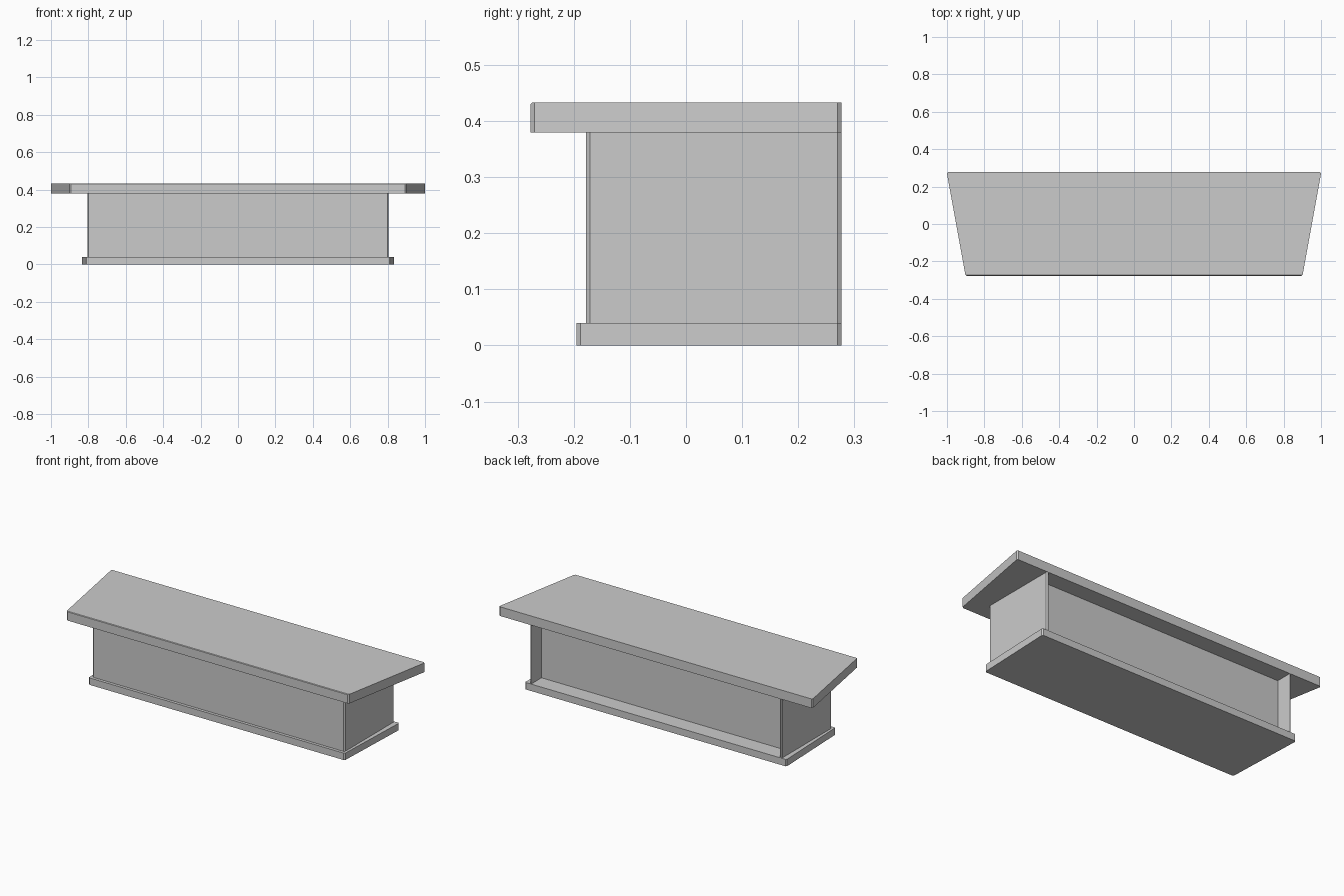
import bpy, bmesh

if "Cube" in bpy.data.objects:
    bpy.data.objects.remove(bpy.data.objects["Cube"])


def prism(name, half, z0, z1, front_bevel=0.0):
    """Mirror a right-hand half outline (front to back) and extrude it upward."""
    outline = half + [(-x, y) for x, y in reversed(half)]
    bm = bmesh.new()
    face = bm.faces.new([bm.verts.new((x, y, z0)) for x, y in outline])
    ext = bmesh.ops.extrude_face_region(bm, geom=[face], use_keep_orig=True)
    top = [g for g in ext["geom"] if isinstance(g, bmesh.types.BMVert)]
    bmesh.ops.translate(bm, verts=top, vec=(0, 0, z1 - z0))
    bmesh.ops.recalc_face_normals(bm, faces=bm.faces)
    if front_bevel:
        y_front = min(v.co.y for v in bm.verts)
        edges = [e for e in bm.edges
                 if all(v.co.z > z1 - 1e-5 and v.co.y < y_front + 1e-5 for v in e.verts)]
        bmesh.ops.bevel(bm, geom=edges, offset=front_bevel, segments=1, affect='EDGES')
    mesh = bpy.data.meshes.new(name)
    bm.to_mesh(mesh)
    bm.free()
    obj = bpy.data.objects.new(name, mesh)
    bpy.context.collection.objects.link(obj)
    return obj


# Plinth: slightly tapered toward the front, chamfered corners
prism("base_plinth",
      [(0.811, -0.195), (0.818, -0.188), (0.835, 0.270), (0.829, 0.277)], 0.0, 0.04)

# Body: box with a shallow full-height recess at the back between thin side walls
prism("counter_body",
      [(0.799, -0.178), (0.805, -0.171), (0.805, 0.270), (0.800, 0.277),
       (0.795, 0.277), (0.795, 0.182)], 0.04, 0.38)

# Countertop: trapezoid overhanging the front and sides
prism("countertop",
      [(0.894, -0.277), (0.902, -0.270), (1.0, 0.270), (0.994, 0.277)], 0.38, 0.433,
      front_bevel=0.003)
